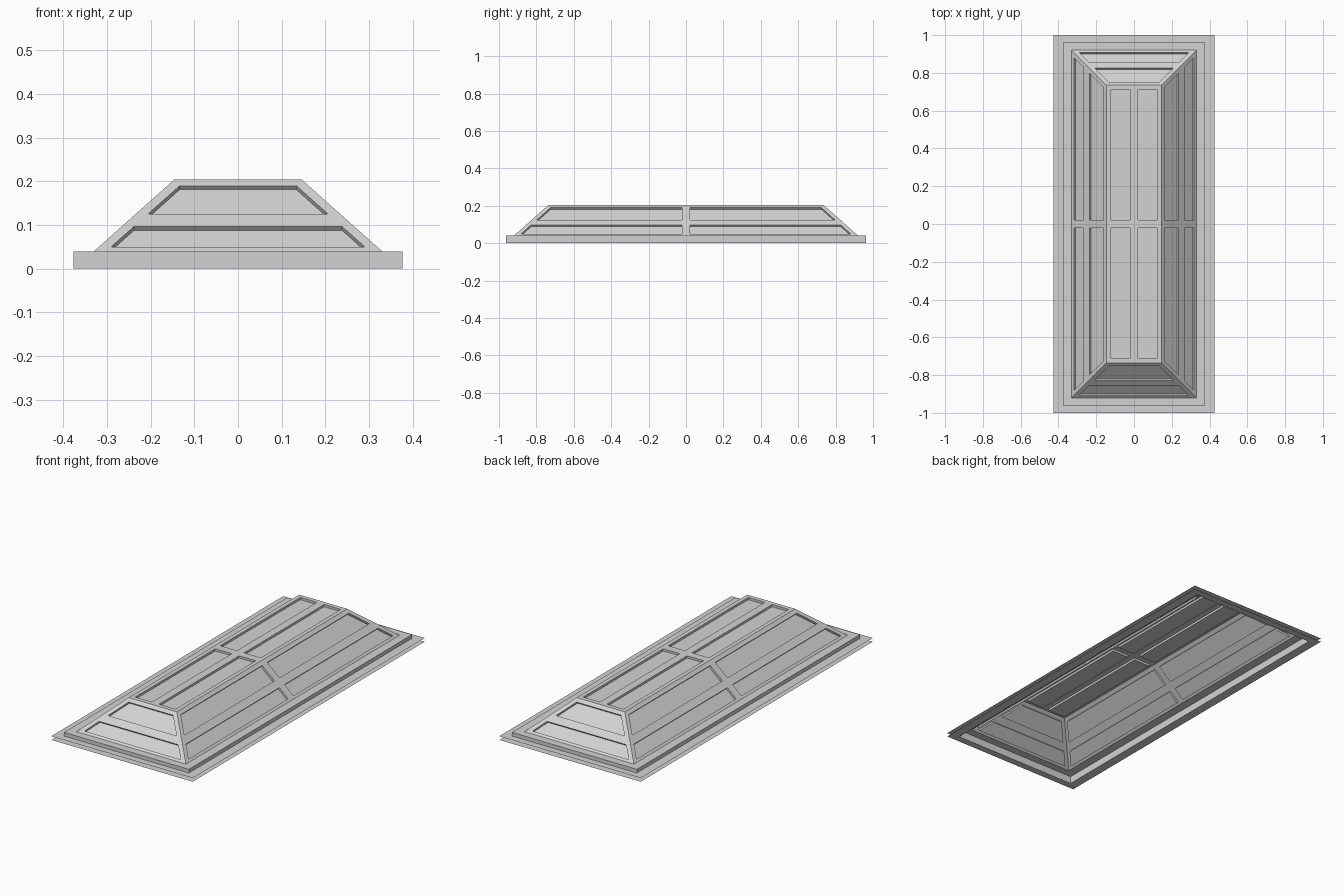
import bpy, bmesh

cube = bpy.data.objects.get("Cube")
if cube:
    bpy.data.objects.remove(cube, do_unlink=True)

# One plain grey for the whole model
grey = bpy.data.materials.new("light_grey")
grey.use_nodes = True
grey.diffuse_color = (0.65, 0.65, 0.65, 1)
grey.node_tree.nodes["Principled BSDF"].inputs["Base Color"].default_value = grey.diffuse_color

BASE_X, BASE_Y, BASE_Z = 0.33, 0.92, 0.04    # foot of the slopes
TOP_X, TOP_Y, TOP_Z = 0.145, 0.735, 0.205    # flat top
MARGIN, GAP, DEPTH = 0.028, 0.022, 0.012     # panel borders and recess


def finish(name, bm):
    mesh = bpy.data.meshes.new(name)
    bm.to_mesh(mesh)
    bm.free()
    mesh.materials.append(grey)
    obj = bpy.data.objects.new(name, mesh)
    bpy.context.collection.objects.link(obj)


def panelled_sheet(name, rows):
    """Grid of quads; cells with odd row and column become recessed panels."""
    bm = bmesh.new()
    grid = [[bm.verts.new(p) for p in row] for row in rows]
    for i in range(len(grid) - 1):
        for j in range(len(grid[0]) - 1):
            quad = [grid[i][j], grid[i][j + 1], grid[i + 1][j + 1], grid[i + 1][j]]
            if not (i % 2 and j % 2):
                bm.faces.new(quad)
                continue
            a, b, d = quad[0].co, quad[1].co, quad[3].co
            inward = -(b - a).cross(d - a).normalized() * DEPTH
            floor = [bm.verts.new(v.co + inward) for v in quad]
            bm.faces.new(floor)
            for k in range(4):
                n = (k + 1) % 4
                bm.faces.new((quad[k], quad[n], floor[n], floor[k]))
    finish(name, bm)


def columns(half, split, margin=MARGIN):
    """Positions across a face: border, panel edges, optional middle bar."""
    middle = [-GAP, GAP] if split else []
    return [-half, -half + margin] + middle + [half - margin, half]


# Sloping sides, two rows of recessed panels each
levels = [BASE_Z, 0.05, 0.097, 0.125, 0.19, TOP_Z]
for sign, end_name, side_name in ((1, "front_slope", "left_slope"),
                                  (-1, "back_slope", "right_slope")):
    end_rows, side_rows = [], []
    for z in levels:
        t = (z - BASE_Z) / (TOP_Z - BASE_Z)
        x = BASE_X + (TOP_X - BASE_X) * t
        y = BASE_Y + (TOP_Y - BASE_Y) * t
        end_rows.append([(sign * c, -sign * y, z) for c in columns(x, False)])
        side_rows.append([(sign * x, sign * c, z) for c in columns(y, True)])
    panelled_sheet(end_name, end_rows)
    panelled_sheet(side_name, side_rows)

# Flat top with four recessed panels
panelled_sheet("top_panel", [[(x, y, TOP_Z) for x in columns(TOP_X, True, 0.023)]
                             for y in columns(TOP_Y, True, 0.024)])


def rim(name, loops):
    """Rectangular bands joining nested (half x, half y, z) loops."""
    bm = bmesh.new()
    rings = [[bm.verts.new((sx * x, sy * y, z))
              for sx, sy in ((-1, -1), (1, -1), (1, 1), (-1, 1))] for x, y, z in loops]
    for outer, inner in zip(rings, rings[1:]):
        for k in range(4):
            n = (k + 1) % 4
            bm.faces.new((outer[k], outer[n], inner[n], inner[k]))
    finish(name, bm)


# Thin flanges, upright curb and ledge under the slopes
OUTER, CURB = (0.427, 1.0), (0.377, 0.962)
rim("base_flange_and_curb", [(*OUTER, 0), (*CURB, 0), (*CURB, BASE_Z), (BASE_X, BASE_Y, BASE_Z)])
rim("upper_flange", [(*OUTER, 0.02), (*CURB, 0.02)])
